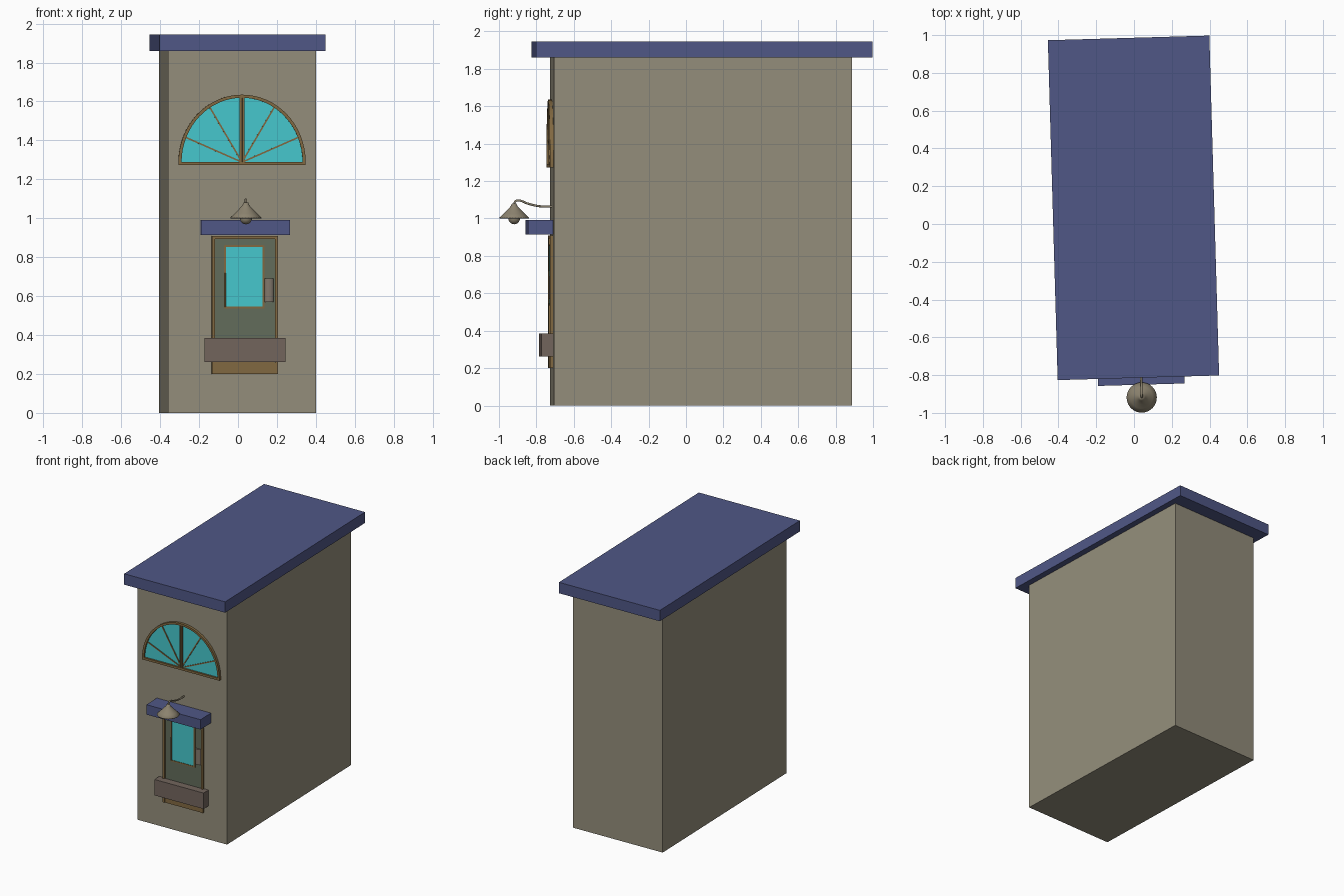
import bpy, bmesh
from math import sin, cos, pi, radians
from mathutils import Matrix, Vector

if "Cube" in bpy.data.objects:
    bpy.data.objects.remove(bpy.data.objects["Cube"], do_unlink=True)

# Local frame: origin on the facade centre line, -y points out of the wall
FRAME = (Matrix.Translation((-0.0025, 0.08, 0)) @ Matrix.Rotation(radians(1.65), 4, 'Z')
         @ Matrix.Translation((0, -0.7975, 0)))
DOOR_X = 0.0145


def material(name, r, g, b):
    lin = [((c / 255 + 0.055) / 1.055) ** 2.4 for c in (r, g, b)] + [1]
    m = bpy.data.materials.new(name)
    m.use_nodes = True
    m.diffuse_color = lin
    m.node_tree.nodes["Principled BSDF"].inputs["Base Color"].default_value = lin
    return m


WALL = material("stone wall", 148, 142, 123)
ROOF = material("blue roof", 80, 87, 134)
GLASS = material("cyan glass", 70, 200, 206)
WOOD = material("brown wood", 130, 105, 65)
DOOR = material("green door", 99, 108, 91)
PLANTER = material("planter brown", 115, 101, 93)
METAL = material("aged metal", 140, 131, 111)
HANDLE = material("grey handle", 130, 120, 108)


def finish(name, bm, mat, smooth=False):
    bmesh.ops.recalc_face_normals(bm, faces=bm.faces)
    mesh = bpy.data.meshes.new(name)
    for f in bm.faces:
        f.smooth = smooth
    bm.to_mesh(mesh)
    bm.free()
    mesh.materials.append(mat)
    obj = bpy.data.objects.new(name, mesh)
    bpy.context.collection.objects.link(obj)
    obj.matrix_world = FRAME
    return obj


def prism(name, outline, y0, y1, mat):
    """Extrude an outline drawn on the facade from y0 to y1."""
    bm = bmesh.new()
    face = bm.faces.new([bm.verts.new((x, y0, z)) for x, z in outline])
    new = bmesh.ops.extrude_face_region(bm, geom=[face])["geom"]
    bmesh.ops.translate(bm, vec=(0, y1 - y0, 0),
                        verts=[v for v in new if isinstance(v, bmesh.types.BMVert)])
    return finish(name, bm, mat)


def box(name, x, half, z0, z1, y0, y1, mat):
    return prism(name, [(x - half, z0), (x + half, z0), (x + half, z1), (x - half, z1)],
                 y0, y1, mat)


def rod(name, x, y, z0, z1, rx, ry, mat):
    bm = bmesh.new()
    bmesh.ops.create_cone(bm, cap_ends=True, segments=24, radius1=1, radius2=1, depth=1)
    bmesh.ops.transform(bm, verts=bm.verts, matrix=Matrix.Translation((x, y, (z0 + z1) / 2))
                        @ Matrix.Diagonal((rx, ry, z1 - z0, 1)))
    return finish(name, bm, mat)


# Building shell and roof slab
box("building_body", 0, 0.38, 0, 1.86, 0, 1.595, WALL)
box("roof_slab", 0, 0.4275, 1.86, 1.945, -0.097, 1.703, ROOF)

# Fan window
BASE = 1.288


def arch(rx, rz, n=32):
    return [(rx * cos(pi * i / n), BASE + rz * sin(pi * i / n)) for i in range(n + 1)]


prism("fan_glass", arch(0.318, 0.338), 0, -0.006, GLASS)
prism("fan_frame", arch(0.327, 0.347) + arch(0.311, 0.331)[::-1], 0, -0.02, WOOD)
box("fan_base_bar", 0, 0.327, 1.273, 1.29, 0, -0.02, WOOD)
for side in (-1, 1):
    box("fan_centre_bar", side * 0.0065, 0.0055, BASE, BASE + 0.334, 0, -0.018, WOOD)
    for angle in (22.5, 58):
        a = radians(angle)
        tip = Vector((side * 0.313 * cos(a), 0.333 * sin(a)))
        across = Vector((-tip.y, tip.x)).normalized() * 0.004
        foot = Vector((0, BASE))
        tip += foot
        prism("fan_spoke", [foot - across, tip - across, tip + across, foot + across],
              0, -0.012, WOOD)

# Door with frame, sloped sill and glazed panel
box("door_panel", DOOR_X, 0.155, 0.21, 0.9, 0, -0.006, DOOR)
for side in (-1, 1):
    box("door_jamb", DOOR_X + side * 0.162, 0.008, 0.2, 0.91, 0, -0.015, WOOD)
box("door_header", DOOR_X, 0.17, 0.894, 0.91, 0, -0.015, WOOD)
prism("door_sill", [(DOOR_X - 0.168, 0.2), (DOOR_X + 0.168, 0.2),
                    (DOOR_X + 0.15, 0.27), (DOOR_X - 0.15, 0.27)], 0, -0.012, WOOD)
PANE_X = DOOR_X - 0.003
box("door_glass", PANE_X, 0.097, 0.545, 0.852, 0, -0.009, GLASS)
for side in (-1, 1):
    box("pane_stile", PANE_X + side * 0.0985, 0.005, 0.537, 0.86, 0, -0.013, WOOD)
    box("pane_rail", PANE_X, 0.1, 0.694 + side * 0.158, 0.704 + side * 0.158, 0, -0.013, WOOD)
rod("door_handle", 0.139, -0.004, 0.57, 0.69, 0.024, 0.016, HANDLE)
rod("door_pull_bar", -0.086, -0.014, 0.545, 0.72, 0.004, 0.004, WOOD)

# Awning and planter
box("door_awning", DOOR_X, 0.229, 0.915, 0.992, 0, -0.134, ROOF)
box("planter_box", DOOR_X, 0.208, 0.262, 0.386, 0, -0.063, PLANTER)

# Lamp shade: thin flared cone spun around its axis
LAMP = Vector((DOOR_X, -0.202, 1.0))
bm = bmesh.new()
profile = [(0.0, 0.082), (0.012, 0.08), (0.018, 0.066), (0.036, 0.047), (0.058, 0.024),
           (0.08, 0.004), (0.079, 0.0), (0.055, 0.02), (0.033, 0.04), (0.0, 0.058)]
verts = [bm.verts.new(LAMP + Vector((r, 0, z))) for r, z in profile]
edges = [bm.edges.new(pair) for pair in zip(verts, verts[1:])]
bmesh.ops.spin(bm, geom=verts + edges, cent=LAMP, axis=(0, 0, 1), angle=2 * pi, steps=32)
bmesh.ops.remove_doubles(bm, verts=bm.verts, dist=0.0001)
finish("lamp_shade", bm, METAL, smooth=True)

# Bulb
bm = bmesh.new()
bmesh.ops.create_uvsphere(bm, u_segments=24, v_segments=14, radius=0.031,
                          matrix=Matrix.Translation(LAMP))
finish("lamp_bulb", bm, METAL, smooth=True)

# Curved lamp arm from the wall to the shade
curve = bpy.data.curves.new("lamp_arm", 'CURVE')
curve.dimensions = '3D'
curve.bevel_depth = 0.006
curve.bevel_resolution = 3
curve.use_fill_caps = True
path = [(0.01, 1.064), (-0.07, 1.066), (-0.13, 1.08), (-0.175, 1.096),
        (-0.195, 1.092), (-0.202, 1.07)]
spline = curve.splines.new('BEZIER')
spline.bezier_points.add(len(path) - 1)
for point, (y, z) in zip(spline.bezier_points, path):
    point.co = (DOOR_X, y, z)
    point.handle_left_type = point.handle_right_type = 'AUTO'
curve.materials.append(METAL)
arm = bpy.data.objects.new("lamp_arm", curve)
bpy.context.collection.objects.link(arm)
arm.matrix_world = FRAME
